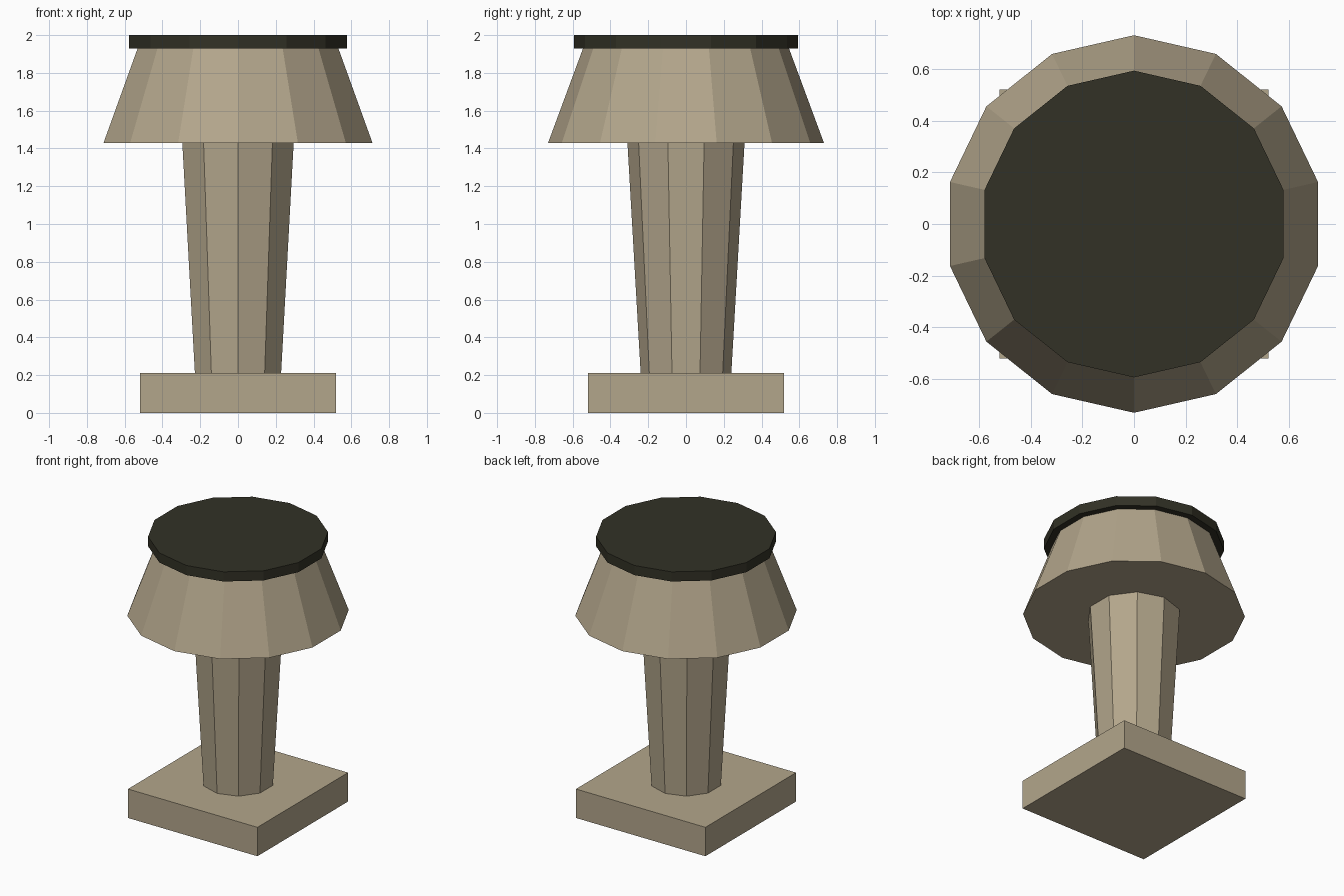
import bpy
import math

default = bpy.data.objects.get("Cube")
if default:
    bpy.data.objects.remove(default, do_unlink=True)


def material(name, rgb):
    mat = bpy.data.materials.new(name)
    mat.use_nodes = True
    color = (*rgb, 1.0)
    mat.diffuse_color = color
    mat.node_tree.nodes["Principled BSDF"].inputs["Base Color"].default_value = color
    return mat


def frustum(name, sides, r_low, r_high, z_low, z_high, mat, turn=0.0):
    """Closed flat-faced frustum; with no turn, one corner points to +y."""
    verts = []
    for r, z in ((r_low, z_low), (r_high, z_high)):
        for i in range(sides):
            a = math.pi / 2 + turn + math.tau * i / sides
            verts.append((r * math.cos(a), r * math.sin(a), z))
    faces = [list(reversed(range(sides))), list(range(sides, 2 * sides))]
    for i in range(sides):
        j = (i + 1) % sides
        faces.append([i, j, j + sides, i + sides])
    mesh = bpy.data.meshes.new(name)
    mesh.from_pydata(verts, [], faces)
    mesh.materials.append(mat)
    obj = bpy.data.objects.new(name, mesh)
    bpy.context.collection.objects.link(obj)
    return obj


stone = material("tan stone", (0.45, 0.38, 0.26))
dark = material("dark olive", (0.032, 0.031, 0.019))

# Square foot
half_diagonal = 0.52 * math.sqrt(2)
frustum("base", 4, half_diagonal, half_diagonal, 0.0, 0.21, stone, math.pi / 4)
# Ten-sided column widening upwards
frustum("column", 10, 0.24, 0.31, 0.21, 1.43, stone)
# Flared hood and its flat lid
frustum("hood", 14, 0.73, 0.545, 1.43, 1.93, stone)
frustum("lid", 14, 0.593, 0.593, 1.93, 2.0, dark)
